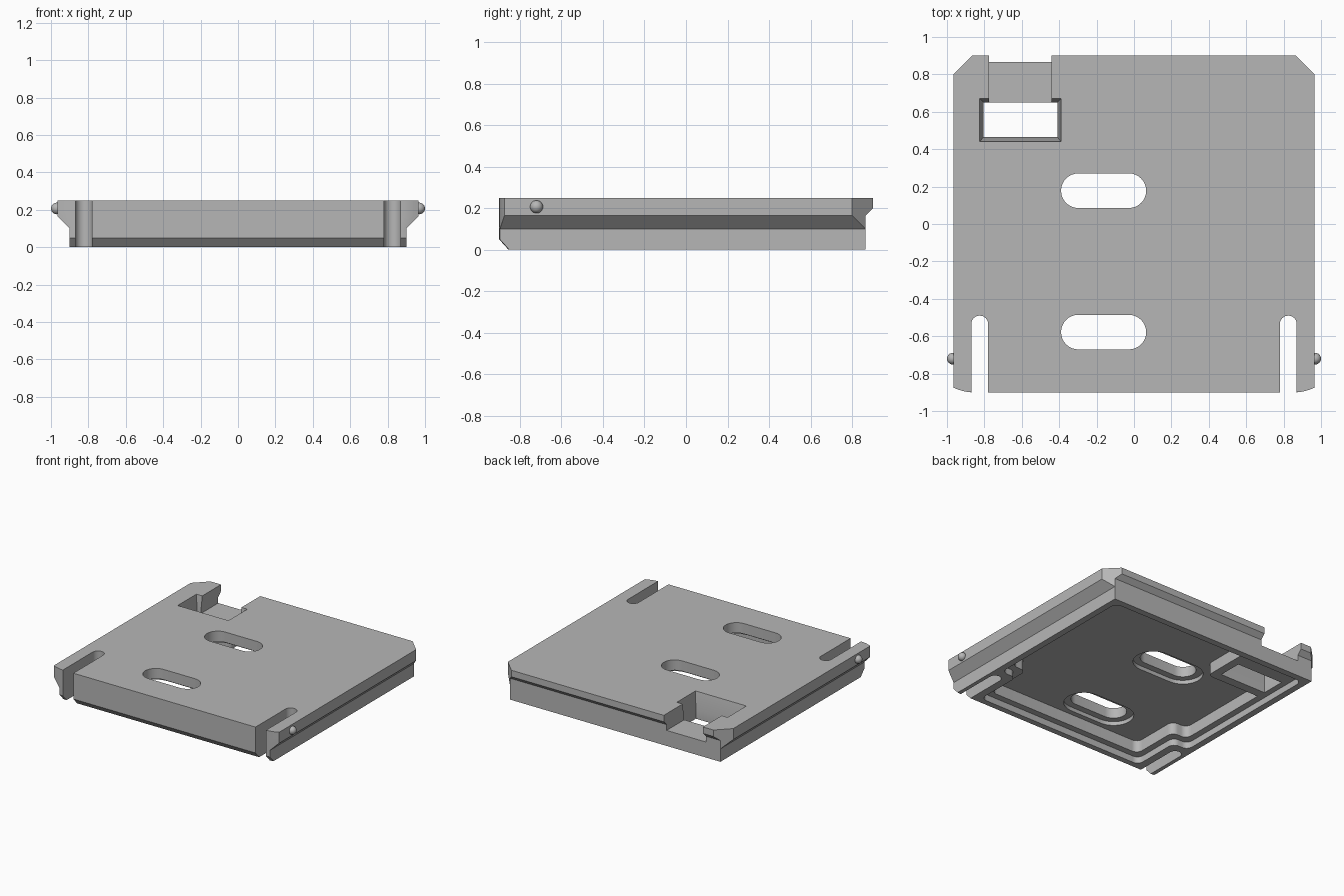
import bpy, bmesh, math
from mathutils import Vector

cube = bpy.data.objects.get("Cube")
if cube:
    bpy.data.objects.remove(cube, do_unlink=True)

grey = bpy.data.materials.new("plain_grey")
grey.use_nodes = True
colour = (0.47, 0.47, 0.47, 1)
grey.diffuse_color = colour
grey.node_tree.nodes["Principled BSDF"].inputs["Base Color"].default_value = colour


def loft(name, rings):
    """Closed solid through rings of equal point count."""
    bm = bmesh.new()
    loops = [[bm.verts.new(p) for p in ring] for ring in rings]
    n = len(loops[0])
    for a, b in zip(loops, loops[1:]):
        for i in range(n):
            j = (i + 1) % n
            bm.faces.new((a[i], a[j], b[j], b[i]))
    bm.faces.new(loops[0][::-1])
    bm.faces.new(loops[-1])
    bmesh.ops.remove_doubles(bm, verts=bm.verts, dist=0.0005)
    bmesh.ops.recalc_face_normals(bm, faces=bm.faces)
    mesh = bpy.data.meshes.new(name)
    bm.to_mesh(mesh)
    bm.free()
    mesh.materials.append(grey)
    ob = bpy.data.objects.new(name, mesh)
    bpy.context.collection.objects.link(ob)
    return ob


def rounded(points, r, steps=8):
    """Round the square corners of an outline."""
    out = []
    for i, p in enumerate(points):
        p = Vector(p)
        d1 = (Vector(points[i - 1]) - p).normalized()
        d2 = (Vector(points[(i + 1) % len(points)]) - p).normalized()
        c = p + r * (d1 + d2)
        for k in range(steps + 1):
            t = k / steps * math.pi / 2
            out.append(c - r * (d2 * math.cos(t) + d1 * math.sin(t)))
    return out


def rect(x0, x1, y0, y1):
    return [(x0, y0), (x1, y0), (x1, y1), (x0, y1)]


def prism(name, outline, z0, z1):
    return loft(name, [[(x, y, z) for x, y in outline] for z in (z0, z1)])


def combine(target, other, operation="DIFFERENCE"):
    mod = target.modifiers.new("combine", "BOOLEAN")
    mod.operation = operation
    mod.solver = "EXACT"
    mod.object = other
    other.hide_render = True
    bpy.context.view_layer.objects.active = target
    bpy.ops.object.modifier_apply(modifier=mod.name)
    bpy.data.objects.remove(other, do_unlink=True)


def mirrored(half):
    return half + [(-x, y) for x, y in reversed(half)]


def body_ring(z, half_x, back, front_shift=0):
    # Slightly curved front corners, chamfered back corners
    half = []
    for k in range(5):
        x = 0.86 + (half_x - 0.86) * k / 4
        half.append((x, -0.9 + front_shift + 0.025 * ((x - 0.86) / 0.105) ** 2))
    half += [(half_x, 1.765 - half_x), (1.765 - back, back)]
    return [(x, y, z) for x, y in mirrored(half)]


# Body with overhanging side rails and back lip
body = loft("base_plate", [
    body_ring(0, 0.9, 0.865, 0.045),
    body_ring(0.05, 0.9, 0.865),
    body_ring(0.1, 0.9, 0.865),
    body_ring(0.165, 0.965, 0.865),
    body_ring(0.2, 0.965, 0.9),
    body_ring(0.25, 0.965, 0.9),
])


# Stepped hollow underneath, stepping around the front slots
def cavity(d, z):
    x, jog_x, jog_y = 0.9 - d, 0.77 - d, d - 0.48
    half = [(jog_x, d - 0.86), (jog_x, jog_y), (x, jog_y), (x, 0.865 - d)]
    combine(body, prism("cavity_cutter", rounded(mirrored(half), 0.05), -0.1, z))


cavity(0.05, 0.05)
cavity(0.1, 0.14)

# Frame around the latch opening
combine(body, prism("latch_frame", rounded(rect(-0.87, -0.345, 0.395, 0.84), 0.04),
                    0.05, 0.2), "UNION")

# Tapered latch opening and the channel leading to the back edge
wide, narrow = rect(-0.825, -0.39, 0.44, 0.67), rect(-0.805, -0.41, 0.465, 0.65)
combine(body, loft("opening_cutter", [
    [(x, y, z) for x, y in outline]
    for outline, z in ((narrow, -0.1), (narrow, 0.12), (wide, 0.25), (wide, 0.3))]))
combine(body, prism("channel_cutter", rect(-0.775, -0.44, 0.6, 1), 0.12, 0.3))

# Long screw slots, each with a wider recess below
for y in (0.178, -0.578):
    for grow, top in ((0, 0.3), (0.05, 0.17)):
        r = 0.0925 + grow
        outline = rect(-0.39 - grow, 0.065 + grow, y - r, y + r)
        combine(body, prism("slot_cutter", rounded(outline, r * 0.998), -0.1, top))

# Front slots that free the two spring arms
for side in (-1, 1):
    outline = rect(side * 0.825 - 0.045, side * 0.825 + 0.045, -1.2, -0.49)
    combine(body, prism("arm_slot_cutter", rounded(outline, 0.0449), -0.1, 0.3))


def smooth(ob):
    bpy.ops.object.select_all(action="DESELECT")
    ob.select_set(True)
    bpy.context.view_layer.objects.active = ob
    bpy.ops.object.shade_smooth_by_angle(angle=math.radians(30))


smooth(body)

# Snap bumps on the spring arms
for side, label in ((1, "left"), (-1, "right")):
    bpy.ops.mesh.primitive_uv_sphere_add(segments=24, ring_count=12, radius=0.031,
                                         location=(side * 0.969, -0.72, 0.207))
    bump = bpy.context.object
    bump.name = label + "_snap_bump"
    bump.data.materials.append(grey)
    smooth(bump)
